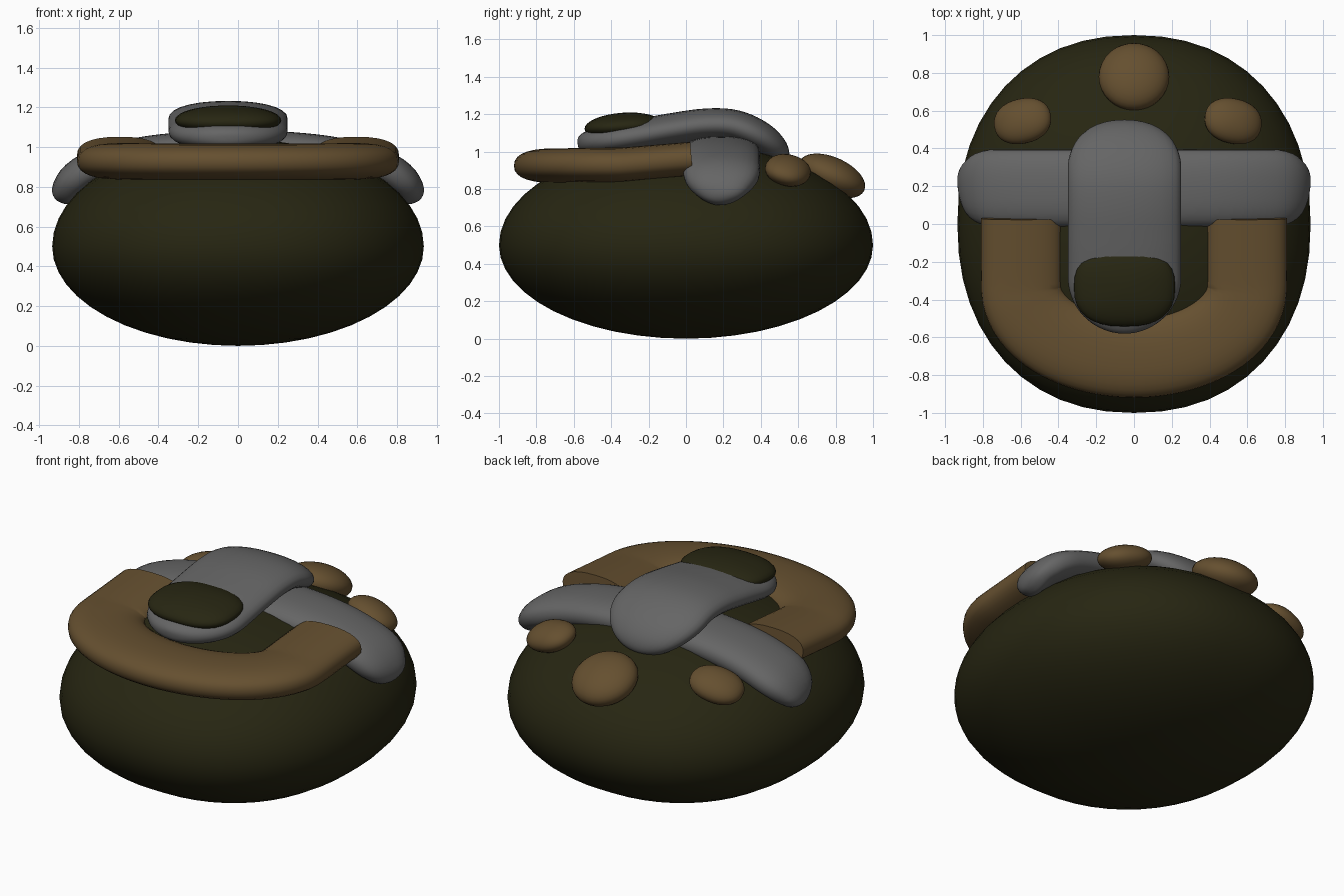
import bpy, bmesh, math
from mathutils import Vector, Matrix

if "Cube" in bpy.data.objects:
    bpy.data.objects.remove(bpy.data.objects["Cube"])


def material(name, rgb):
    m = bpy.data.materials.new(name)
    m.diffuse_color = (*rgb, 1)
    m.use_nodes = True
    m.node_tree.nodes["Principled BSDF"].inputs["Base Color"].default_value = m.diffuse_color
    return m


GREEN = material("dark olive", (0.020, 0.019, 0.006))
BROWN = material("brown", (0.130, 0.079, 0.029))
GREY = material("grey", (0.130, 0.130, 0.130))


def finish(name, bm, mat):
    bmesh.ops.remove_doubles(bm, verts=bm.verts, dist=1e-5)
    bmesh.ops.recalc_face_normals(bm, faces=bm.faces)
    me = bpy.data.meshes.new(name)
    bm.to_mesh(me)
    bm.free()
    me.materials.append(mat)
    ob = bpy.data.objects.new(name, me)
    bpy.context.collection.objects.link(ob)
    bpy.ops.object.select_all(action='DESELECT')
    ob.select_set(True)
    bpy.context.view_layer.objects.active = ob
    bpy.ops.object.shade_smooth_by_angle(angle=math.radians(50))
    return ob


def spow(v, p):
    return math.copysign(abs(v) ** p, v)


def blob(name, mat, loc, radii, power=2.0, top=None, segs=32, rings=16, rot=(0, 0, 0)):
    """Ellipsoid with a squared-off plan; the upper half may be taller."""
    bm = bmesh.new()
    bmesh.ops.create_uvsphere(bm, u_segments=segs, v_segments=rings, radius=1)
    turn = Matrix.Rotation(rot[2], 3, 'Z') @ Matrix.Rotation(rot[1], 3, 'Y') @ Matrix.Rotation(rot[0], 3, 'X')
    for v in bm.verts:
        x, y, z = v.co
        r, a = math.hypot(x, y), math.atan2(y, x)
        p = Vector((r * spow(math.cos(a), 2 / power) * radii[0],
                    r * spow(math.sin(a), 2 / power) * radii[1],
                    z * (top if top and z > 0 else radii[2])))
        v.co = turn @ p + Vector(loc)
    return finish(name, bm, mat)


def smooth_path(pts, n=16):
    """Catmull-Rom curve through the points."""
    p = [Vector(q) for q in pts]
    p = [2 * p[0] - p[1]] + p + [2 * p[-1] - p[-2]]
    out = []
    for a, b, c, d in zip(p, p[1:], p[2:], p[3:]):
        for i in range(n):
            t = i / n
            out.append(0.5 * (2 * b + (c - a) * t + (2 * a - 5 * b + 4 * c - d) * t * t
                              + (3 * b - a - 3 * c + d) * t ** 3))
    return out + [p[-2]]


def sweep(name, mat, path, half_w, half_h, round_len=0, power=2.4, steps=56, sides=28):
    """Flattened tube along a path, with flat or rounded ends."""
    dist = [0]
    for a, b in zip(path, path[1:]):
        dist.append(dist[-1] + (b - a).length)
    total = dist[-1]

    def at(s):
        s = min(max(s, 0), total)
        for i in range(len(path) - 1):
            if s <= dist[i + 1]:
                return path[i].lerp(path[i + 1], (s - dist[i]) / (dist[i + 1] - dist[i]))
        return path[-1]

    bm = bmesh.new()
    rows = []
    for i in range(steps + 1):
        s = total * (1 - math.cos(math.pi * i / steps)) / 2 if round_len else total * i / steps
        tan = (at(s + 0.01) - at(s - 0.01)).normalized()
        side = tan.cross(Vector((0, 0, 1))).normalized()
        up = side.cross(tan)
        f = 1
        if round_len:
            d = min(s, total - s)
            if d < round_len:
                f = math.sqrt(max(0, 1 - (1 - d / round_len) ** 2))
        c = at(s)
        row = []
        for k in range(sides):
            a = 2 * math.pi * k / sides
            row.append(bm.verts.new(c + side * half_w * f * spow(math.cos(a), 2 / power)
                                    + up * half_h * f ** 0.7 * spow(math.sin(a), 2 / power)))
        rows.append(row)
    for r0, r1 in zip(rows, rows[1:]):
        for k in range(sides):
            j = (k + 1) % sides
            bm.faces.new((r0[k], r0[j], r1[j], r1[k]))
    if not round_len:
        bm.faces.new(rows[0])
        bm.faces.new(rows[-1])
    return finish(name, bm, mat)


# Main rounded body
blob("body", GREEN, (0, 0, 0.5), (0.935, 1.0, 0.5), power=2.2, top=0.54, segs=48, rings=24)

# U-shaped cushion around the front, open to the back
half = [(0.595, 0.03, 0.96), (0.595, -0.15, 0.945)]
for i in range(0, 10):
    a = math.radians(i * 10)
    half.append((0.595 * math.cos(a), -0.335 - 0.37 * math.sin(a), 0.93 - 0.005 * math.sin(a)))
u_path = half + [(-x, y, z) for x, y, z in reversed(half[:-1])]
sweep("u_cushion", BROWN, smooth_path(u_path, 8), 0.215, 0.092, steps=72)

# Strap running across the body and down its sides
side = [(0.89, 0.18, 0.72), (0.85, 0.185, 0.81), (0.75, 0.19, 0.885), (0.55, 0.19, 0.95),
        (0.3, 0.19, 0.985)]
cross = side + [(0, 0.19, 0.995)] + [(-x, y, z) for x, y, z in reversed(side)]
sweep("cross_strap", GREY, smooth_path(cross), 0.205, 0.088, round_len=0.24)

# Arched central tongue
tongue = [(-0.05, -0.58, 1.045), (-0.05, -0.42, 1.06), (-0.05, -0.25, 1.085), (-0.05, -0.08, 1.115),
          (-0.05, 0.1, 1.14), (-0.05, 0.25, 1.135), (-0.05, 0.38, 1.085), (-0.05, 0.47, 1.02),
          (-0.05, 0.525, 0.94)]
sweep("tongue", GREY, smooth_path(tongue), 0.30, 0.09, round_len=0.3, power=2.2)

# Pad on the front end of the tongue
blob("tongue_pad", GREEN, (-0.05, -0.335, 1.135), (0.268, 0.208, 0.073), power=2.5,
     rot=(math.radians(4), 0, 0))

# Three knobs at the back
blob("back_knob", BROWN, (0, 0.78, 0.87), (0.187, 0.19, 0.10), rot=(math.radians(-24), 0, 0))
for name, x, s in (("left_knob", -0.59, -1), ("right_knob", 0.525, 1)):
    blob(name, BROWN, (x, 0.545, 0.9), (0.157, 0.122, 0.075), power=2.2,
         rot=(math.radians(-17), math.radians(14 * s), math.radians(-12 * s)))
